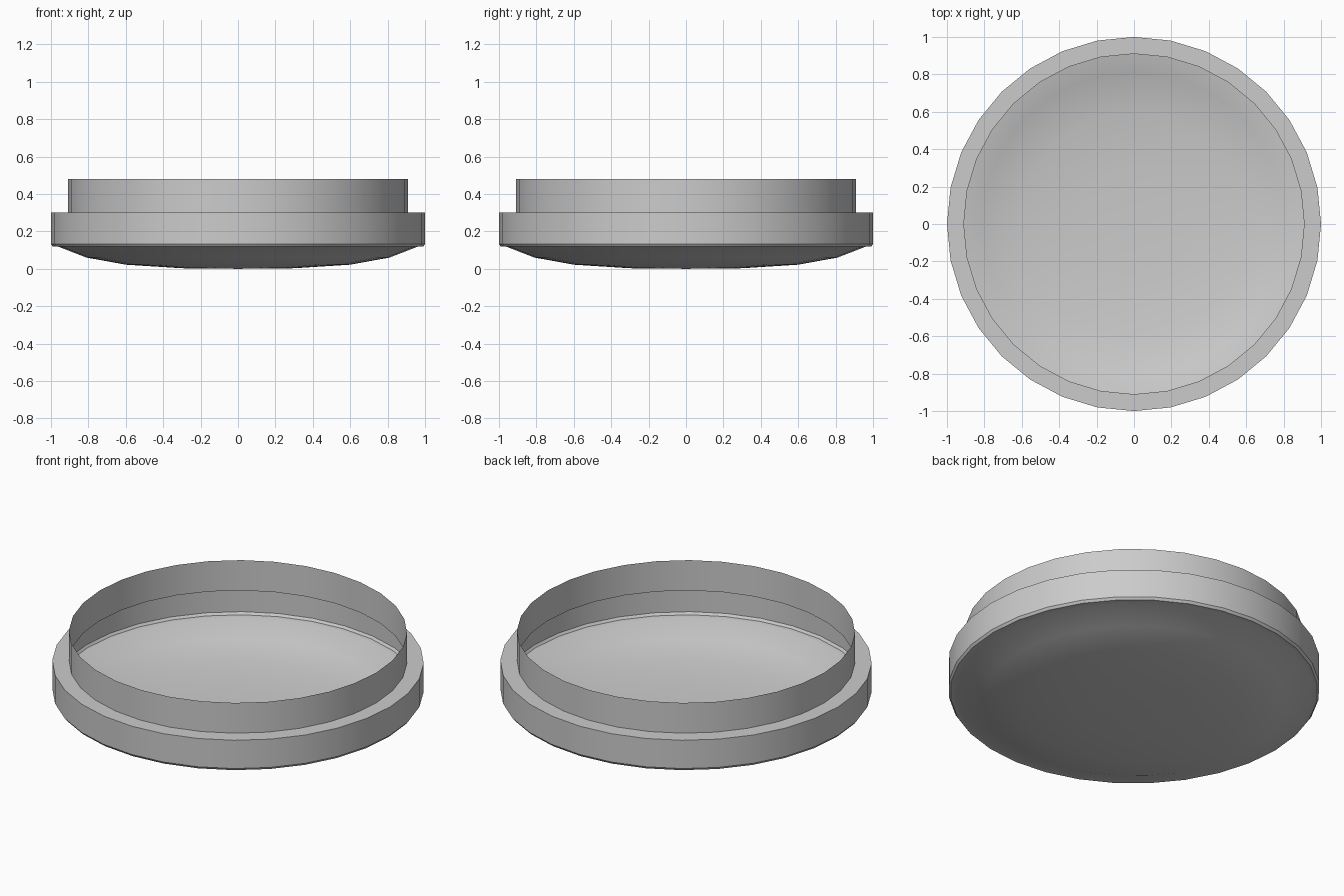
import bpy, bmesh
from math import sin, cos, tau

if "Cube" in bpy.data.objects:
    bpy.data.objects.remove(bpy.data.objects["Cube"])

SIDES = 32


def lathe(name, profile):
    """Spin an (r, z) profile around the z axis as a thin open shell."""
    bm = bmesh.new()
    rings = []
    for r, z in profile:
        if r == 0:
            rings.append([bm.verts.new((0, 0, z))] * SIDES)
        else:
            rings.append([bm.verts.new((r * cos(tau * i / SIDES), r * sin(tau * i / SIDES), z))
                          for i in range(SIDES)])
    for a, b in zip(rings, rings[1:]):
        for i in range(SIDES):
            j = (i + 1) % SIDES
            corners = list(dict.fromkeys((a[i], a[j], b[j], b[i])))
            bm.faces.new(corners)
    # rings run from the bottom centre outward and up: make normals face out
    for f in bm.faces:
        f.normal_update()
    bm.faces.ensure_lookup_table()
    if bm.faces[0].normal.z > 0:
        bmesh.ops.reverse_faces(bm, faces=bm.faces[:])
    mesh = bpy.data.meshes.new(name)
    bm.to_mesh(mesh)
    bm.free()
    ob = bpy.data.objects.new(name, mesh)
    bpy.context.collection.objects.link(ob)
    bpy.ops.object.select_all(action='DESELECT')
    ob.select_set(True)
    bpy.context.view_layer.objects.active = ob
    bpy.ops.object.shade_smooth_by_angle(angle=0.5)
    return ob


# Shallow domed base, rounded lip, wide band, ledge and narrow upper collar
lathe("round_cap", [
    (0, 0), (0.30, 0.003), (0.60, 0.022), (0.81, 0.06), (0.96, 0.118),
    (0.99, 0.118), (1.0, 0.132),
    (1.0, 0.30), (0.91, 0.30), (0.91, 0.48),
])
